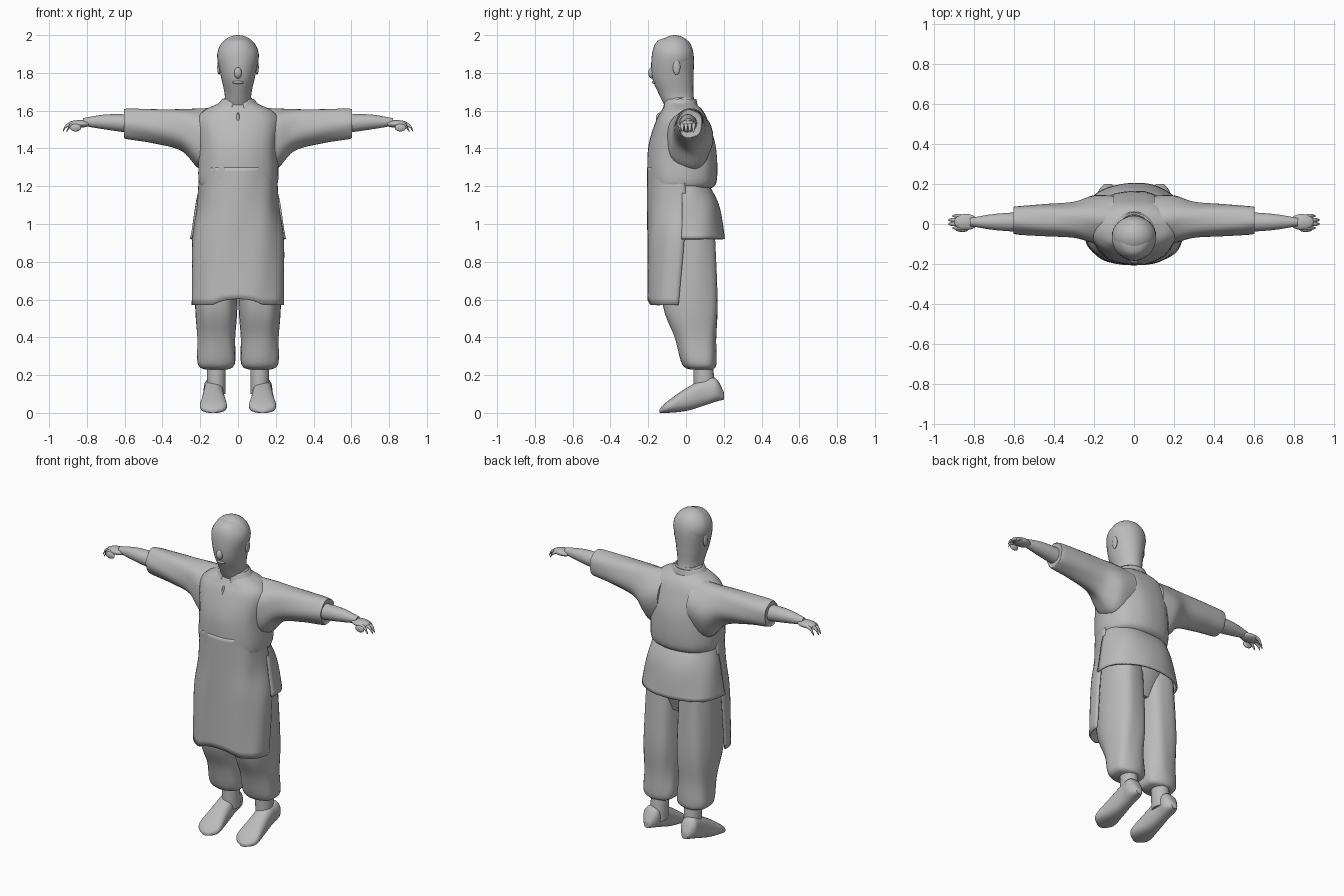
import bpy, bmesh, math
from mathutils import Vector, Matrix

default_cube = bpy.data.objects.get("Cube")
if default_cube:
    bpy.data.objects.remove(default_cube)

colour = (.5, .5, .5, 1)
grey = bpy.data.materials.new("plain grey")
grey.use_nodes = True
grey.diffuse_color = colour
grey.node_tree.nodes["Principled BSDF"].inputs["Base Color"].default_value = colour


def finish(name, bm, mirrored=False, cloth=False):
    """Turn the working mesh into a smooth shaded object."""
    bmesh.ops.recalc_face_normals(bm, faces=bm.faces)
    mesh = bpy.data.meshes.new(name)
    bm.to_mesh(mesh)
    bm.free()
    mesh.materials.append(grey)
    part = bpy.data.objects.new(name, mesh)
    bpy.context.collection.objects.link(part)
    if cloth:
        shell = part.modifiers.new("cloth thickness", "SOLIDIFY")
        shell.thickness = .01
        shell.offset = 0
    if mirrored:
        part.modifiers.new("other side", "MIRROR")
    bpy.ops.object.select_all(action="DESELECT")
    part.select_set(True)
    bpy.context.view_layer.objects.active = part
    bpy.ops.object.shade_smooth_by_angle(angle=math.radians(50))


def ellipsoid(name, centre, radii, mirrored=False):
    bm = bmesh.new()
    placement = Matrix.Translation(centre) @ Matrix.Diagonal(radii).to_4x4()
    bmesh.ops.create_uvsphere(bm, u_segments=32, v_segments=20, radius=1, matrix=placement)
    finish(name, bm, mirrored)


def smooth_sections(sections, steps=6):
    """Ease from section to section with cubic curves through all of them."""
    points = [Vector(section) for section in sections]
    last = len(points) - 1
    slopes = [(points[min(i + 1, last)] - points[max(i - 1, 0)]) / 2 for i in range(last + 1)]
    result = []
    for i in range(last):
        for step in range(steps):
            t = step / steps
            ease = t * t * (3 - 2 * t)
            result.append(points[i].lerp(points[i + 1], ease)
                          + slopes[i] * t * (1 - t) ** 2
                          - slopes[i + 1] * t * t * (1 - t))
    return result + [points[last]]


def loft(name, axis, sections, offset=0, arc=None, power=2, folds=0, waves=6,
         hem=0, mirrored=False, sides=32):
    """Skin oval sections given as (position, centre, half width, half depth).

    Upright parts shift their centre in y, all others in z; offset is the fixed
    centre in the remaining direction. An arc in degrees leaves an open cloth."""
    bm = bmesh.new()
    rings = []
    start, end = arc or (0, 360)
    count = sides + 1 if arc else sides
    rows = smooth_sections(sections)
    for row_number, (along, centre, half_a, half_b) in enumerate(rows):
        progress = row_number / len(rows)
        ring = []
        for j in range(count):
            angle = math.radians(start + (end - start) * j / sides)
            cosine, sine = math.cos(angle), math.sin(angle)
            crease = 1 + folds * math.sin(waves * angle + progress * math.tau)
            a = offset + half_a * crease * math.copysign(abs(cosine) ** (2 / power), cosine)
            b = centre + half_b * crease * math.copysign(abs(sine) ** (2 / power), sine)
            lift = along + hem * progress ** 4 * max(0, cosine * cosine * -4 + 1)
            place = {"x": (along, a, b), "y": (a, along, b), "z": (a, b, lift)}
            ring.append(bm.verts.new(place[axis]))
        rings.append(ring)
    for lower, upper in zip(rings, rings[1:]):
        for j in range(sides):
            k = (j + 1) % count
            bm.faces.new((lower[j], lower[k], upper[k], upper[j]))
    if not arc:
        bm.faces.new(rings[0])
        bm.faces.new(rings[-1])
    finish(name, bm, mirrored, cloth=bool(arc))


# Head with a close cap of hair
loft("head_and_neck", "z", [
    (1.6, -.02, .08, .08), (1.68, -.05, .07, .09), (1.78, -.07, .09, .11),
    (1.9, -.07, .11, .11), (1.97, -.07, .07, .08), (1.99, -.07, .01, .01)])
ellipsoid("hair", (0, -.06, 1.89), (.11, .1, .11))
ellipsoid("nose", (0, -.18, 1.8), (.02, .02, .03))
ellipsoid("mouth", (0, -.16, 1.75), (.03, .02, .01))
ellipsoid("ear", (.1, -.05, 1.83), (.01, .02, .04), mirrored=True)

# Blouse bagging over the waist, with a low collar and neck opening
loft("blouse", "z", [
    (1.18, -.03, .17, .13), (1.22, -.02, .21, .18), (1.4, -.02, .21, .18),
    (1.54, -.02, .22, .14), (1.6, -.02, .18, .11), (1.64, -.03, .1, .08),
    (1.67, -.03, .07, .07)], power=2.3, folds=.01, waves=9)
loft("collar", "z", [(1.61, -.03, .12, .09), (1.66, -.03, .08, .08)], arc=(-75, 255))
ellipsoid("neck_opening", (0, -.14, 1.55), (.01, .02, .04))

# Long front panel and short flared back panel
loft("front_panel", "z", [
    (1.3, -.01, .2, .19), (1.1, 0, .21, .2), (.9, -.01, .24, .19), (.57, -.04, .24, .16)],
    arc=(180, 360), power=2.4, folds=.01, waves=8, hem=.04)
loft("back_panel", "z", [(1.22, -.01, .19, .12), (1.1, 0, .22, .17), (.92, 0, .25, .2)],
    arc=(-5, 185), power=2.3, folds=.01)

# Trousers gathered above the ankles
loft("trouser_seat", "z", [(1.2, -.02, .17, .13), (1, 0, .21, .16), (.8, 0, .14, .1)])
loft("trouser_leg", "z", [
    (1, .01, .1, .14), (.6, .02, .11, .15), (.4, .05, .1, .11), (.26, .07, .1, .09),
    (.23, .08, .06, .06)], offset=.115, power=2.5, folds=.02, mirrored=True)

# Ankles and shoes
loft("ankle", "z", [(.27, .09, .05, .05), (.1, .1, .05, .06)], offset=.115, mirrored=True)
loft("shoe", "y", [
    (.2, .09, .02, .02), (.16, .12, .05, .06), (.1, .11, .05, .07), (0, .07, .06, .06),
    (-.1, .03, .07, .03), (-.14, .01, .02, .01)], offset=.13, power=2.4, mirrored=True)

# Wide sleeves and bare forearms
loft("sleeve", "x", [
    (.1, 1.46, .12, .15), (.2, 1.45, .12, .16), (.3, 1.5, .09, .11), (.45, 1.52, .08, .09),
    (.59, 1.53, .07, .08), (.6, 1.53, .06, .07)], offset=.02, folds=.03, waves=5, mirrored=True)
loft("forearm", "x", [(.56, 1.53, .05, .05), (.7, 1.54, .04, .04), (.82, 1.54, .02, .02)],
    offset=.01, mirrored=True)

# Hands with fingers curling down
ellipsoid("palm", (.84, .01, 1.53), (.06, .04, .02), mirrored=True)
ellipsoid("thumb", (.86, -.03, 1.51), (.03, .01, .02), mirrored=True)
for i, label in enumerate(("index", "middle", "ring", "little")):
    reach = .93 - .01 * (i - 1.5) ** 2
    loft(label + "_finger", "x", [
        (.86, 1.53, .01, .01), (reach - .02, 1.52, .01, .01), (reach, 1.49, .004, .005)],
        offset=.02 * i - .02, mirrored=True, sides=12)
